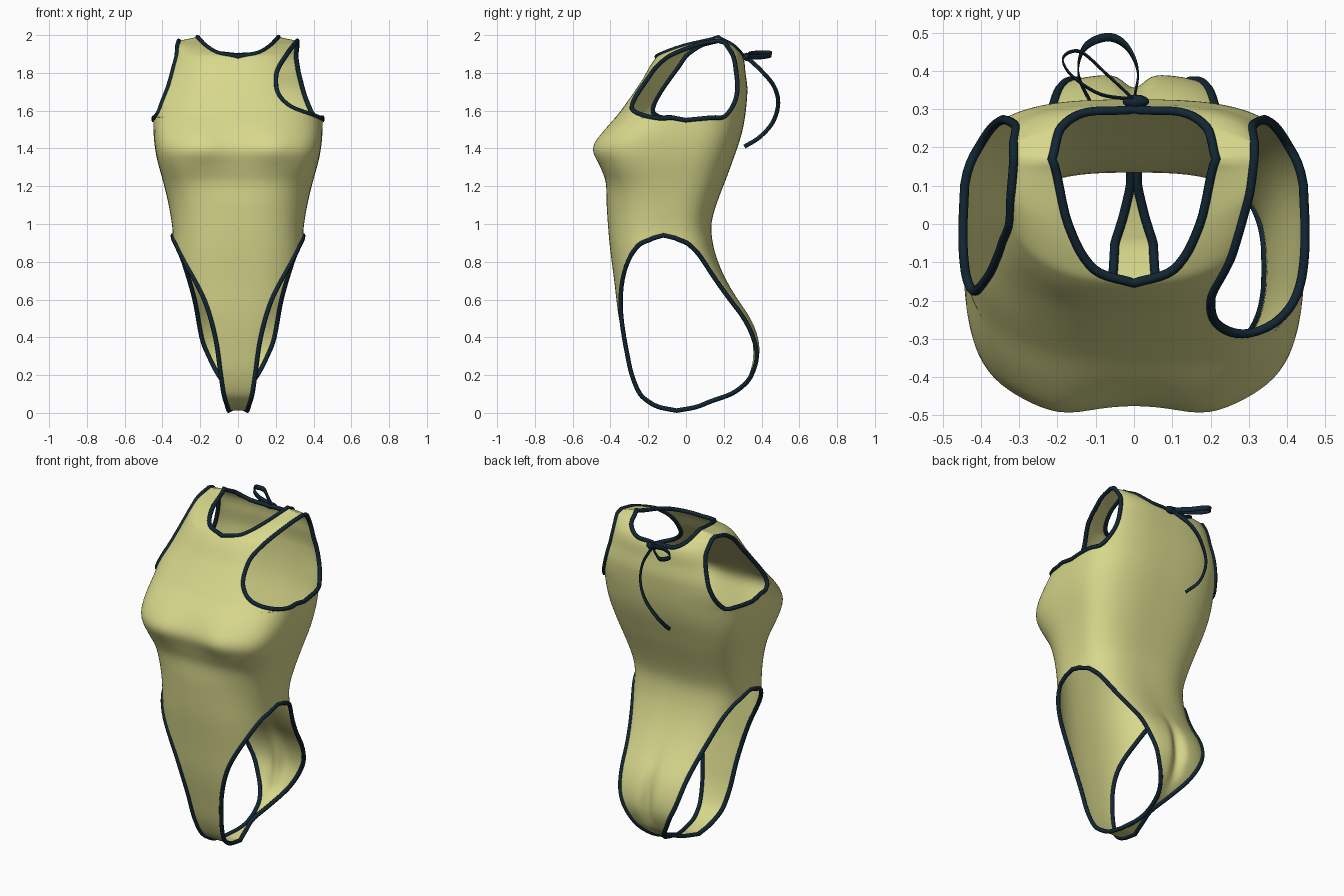
import bpy, bmesh, math
from mathutils import Vector

if "Cube" in bpy.data.objects:
    bpy.data.objects.remove(bpy.data.objects["Cube"])


def material(name, rgb):
    m = bpy.data.materials.new(name)
    m.diffuse_color = (*rgb, 1)
    m.use_nodes = True
    m.node_tree.nodes["Principled BSDF"].inputs["Base Color"].default_value = m.diffuse_color
    return m


YELLOW = material("pale yellow fabric", (0.69, 0.69, 0.265))
NAVY = material("dark navy trim", (0.006, 0.02, 0.034))


def curve(table, x):
    """Smooth interpolation through (x, value) pairs."""
    n = len(table)
    x = min(max(x, table[0][0]), table[-1][0])
    i = 0
    while i < n - 2 and x > table[i + 1][0]:
        i += 1

    def slope(k):
        a, b = table[max(k - 1, 0)], table[min(k + 1, n - 1)]
        return (b[1] - a[1]) / (b[0] - a[0])
    (x0, v0), (x1, v1) = table[i], table[i + 1]
    h = x1 - x0
    t = (x - x0) / h
    return (v0 * (1 + 2 * t) * (1 - t) ** 2 + h * slope(i) * t * (1 - t) ** 2
            + v1 * t * t * (3 - 2 * t) + h * slope(i + 1) * t * t * (t - 1))


# Body profiles by height: front line, back line, side seam, half width
FRONT = [(.012, -.05), (.03, -.14), (.06, -.2), (.1, -.245), (.2, -.29), (.3, -.315), (.5, -.355),
         (.7, -.38), (.9, -.405), (1.1, -.42), (1.22, -.425), (1.3, -.45), (1.4, -.475), (1.5, -.425),
         (1.6, -.345), (1.75, -.24), (1.885, -.155), (1.92, -.09), (1.95, 0), (2, .17)]
BACK = [(.012, -.05), (.03, .05), (.06, .13), (.1, .24), (.15, .31), (.2, .35), (.3, .388), (.4, .382),
        (.5, .342), (.6, .275), (.7, .215), (.8, .17), (.9, .142), (1, .135), (1.1, .16), (1.3, .235),
        (1.5, .3), (1.7, .325), (1.8, .315), (1.89, .3), (1.95, .25), (2, .18)]
SIDE = [(.012, -.05), (.3, -.03), (.6, -.1), (.93, -.12), (1.2, -.06), (1.55, 0), (1.75, .1), (2, .17)]
WIDTH = [(.012, .345), (.93, .345), (1, .35), (1.1, .367), (1.2, .39), (1.35, .43), (1.45, .445),
         (1.55, .447), (1.65, .447), (1.75, .41), (1.82, .377), (1.9, .347), (2, .34)]


def body_point(frac, z, front, sign):
    """Point on the body; frac is the position between centre and side."""
    w, side = curve(WIDTH, z), curve(SIDE, z)
    x = frac * w
    if front:
        n = 2.5 + 1.3 * math.exp(-((z - 1.38) / .17) ** 2)
        mid = curve(FRONT, z)
    else:
        n, mid = 3.0, curve(BACK, z)
    y = side + (mid - side) * max(0, 1 - frac ** n) ** (1 / n)
    if front:   # bust
        y -= .022 * math.exp(-((x - .19) / .1) ** 2 - ((z - 1.41) / .1) ** 2)
    else:       # seat cleft
        y -= .035 * math.exp(-(x / .035) ** 2 - ((z - .35) / .17) ** 2)
    return Vector((sign * x, y, z))


# Stations: inner fraction, inner z, outer fraction, outer z
def level(pairs):
    return [(0, z, f, z) for f, z in pairs]


TORSO = level([(1, .94), (1, 1.1), (1, 1.25), (1, 1.4)])
FRONT_LOW = level([(.145, .012), (.17, .04), (.22, .1), (.265, .2), (.35, .4), (.52, .6),
                   (.82, .8), (.945, .89)]) + TORSO
BACK_LOW = level([(.145, .012), (.06, .03), (.025, .06), (.09, .1), (.3, .2), (.45, .3), (.56, .4),
                  (.67, .6), (.84, .8), (.95, .89)]) + TORSO
INNER = [(0, 1.53), (0, 1.6), (0, 1.65), (0, 1.72), (0, 1.79), (0, 1.85), (0, 1.885),
         (.3, 1.905), (.5, 1.945), (.63, 1.99)]
ARM_RIGHT = [(1, 1.55), (.98, 1.56), (.9, 1.575), (.63, 1.62), (.5, 1.68), (.49, 1.75), (.56, 1.82),
             (.75, 1.9), (.87, 1.95), (.92, 1.97)]
ARM_LEFT = [(1, 1.55), (.98, 1.565), (.93, 1.6), (.895, 1.65), (.88, 1.71), (.89, 1.77), (.915, 1.83),
            (.93, 1.89), (.94, 1.94), (.92, 1.97)]
BACK_TOP = [(0, 1.53, 1, 1.55), (0, 1.65, .9, 1.57), (0, 1.74, .81, 1.66), (0, 1.82, .82, 1.77),
            (0, 1.89, .87, 1.87), (.35, 1.9, .91, 1.93), (.55, 1.94, .92, 1.955), (.63, 1.99, .92, 1.97)]
SUB, COLS = 6, 24

bm = bmesh.new()


def panel(stations, front, sign):
    """Half of the front or back; returns its leg, arm and neck edges."""
    tracks = [[(i, s[k]) for i, s in enumerate(stations)] for k in range(4)]
    last = len(stations) - 1
    rows = []
    for r in range(last * SUB + 1):
        t = r / SUB
        fi, zi, fo, zo = (curve(tr, t) for tr in tracks)
        fi, fo = max(fi, 0), min(fo, 1)
        meet = max(0, t - last + 1) ** 2
        row = []
        for c in range(COLS + 1):
            s = math.sin(c / COLS * math.pi / 2)
            p = body_point(fi + (fo - fi) * s, zi + (zo - zi) * s, front, sign)
            p.y += (.17 - p.y) * meet
            row.append(p)
        rows.append(row)
    verts = [[bm.verts.new(p) for p in row] for row in rows]
    for a, b in zip(verts, verts[1:]):
        for c in range(COLS):
            quad = [a[c], a[c + 1], b[c + 1], b[c]]
            bm.faces.new(quad if front == (sign > 0) else quad[::-1])
    full = [i for i, s in enumerate(stations) if s[2] == 1]
    neck = max(i for i, s in enumerate(stations) if s[0] == 0)
    outer = [row[-1] for row in rows]
    return (outer[:full[0] * SUB + 1], outer[full[-1] * SUB:], [row[0] for row in rows][neck * SUB:])


def tube(name, pts, radius=.012):
    """Closed round binding along an edge."""
    clean = [pts[0]]
    for p in pts[1:]:
        if (p - clean[-1]).length > .006:
            clean.append(p)
    if (clean[0] - clean[-1]).length < .006:
        clean.pop()
    cu = bpy.data.curves.new(name, 'CURVE')
    cu.dimensions = '3D'
    cu.bevel_depth, cu.bevel_resolution = radius, 2
    sp = cu.splines.new('POLY')
    sp.points.add(len(clean) - 1)
    for q, p in zip(sp.points, clean):
        q.co = (*p, 1)
    sp.use_cyclic_u = True
    cu.materials.append(NAVY)
    ob = bpy.data.objects.new(name, cu)
    bpy.context.collection.objects.link(ob)
    bpy.ops.object.select_all(action='DESELECT')
    ob.select_set(True)
    bpy.context.view_layer.objects.active = ob
    bpy.ops.object.convert(target='MESH')


def add_mesh(name, b, mat):
    me = bpy.data.meshes.new(name)
    b.to_mesh(me)
    b.free()
    me.materials.append(mat)
    for f in me.polygons:
        f.use_smooth = True
    ob = bpy.data.objects.new(name, me)
    bpy.context.collection.objects.link(ob)
    return ob


# Fabric panels and edge bindings
necks = {}
for side, sign, arm in (("right", 1, ARM_RIGHT), ("left", -1, ARM_LEFT)):
    top = [i + o for i, o in zip(INNER, arm)]
    f_leg, f_arm, f_neck = panel(FRONT_LOW + top, True, sign)
    b_leg, b_arm, b_neck = panel(BACK_LOW + BACK_TOP, False, sign)
    tube(side + "_leg_trim", f_leg + b_leg[::-1])
    tube(side + "_arm_trim", f_arm + b_arm[::-1])
    necks[side] = f_neck + b_neck[::-1]
tube("neck_trim", necks["right"] + necks["left"][::-1])
bmesh.ops.remove_doubles(bm, verts=bm.verts, dist=.0008)
add_mesh("swimsuit_body", bm, YELLOW)


# Bow at the back of the neck
def ribbon(name, pts, flat_dir, half=.014):
    tracks = [[(i, p[k]) for i, p in enumerate(pts)] for k in range(3)]
    n = (len(pts) - 1) * 8
    path = [Vector([curve(tr, i / 8) for tr in tracks]) for i in range(n + 1)]
    b = bmesh.new()
    prev = None
    for i, p in enumerate(path):
        tan = path[min(i + 1, n)] - path[max(i - 1, 0)]
        d = (flat_dir or tan.cross(Vector((1, 0, 0)))).normalized() * half
        pair = (b.verts.new(p - d), b.verts.new(p + d))
        if prev:
            b.faces.new((prev[0], pair[0], pair[1], prev[1]))
        prev = pair
    ob = add_mesh(name, b, NAVY)
    mod = ob.modifiers.new("thickness", 'SOLIDIFY')
    mod.thickness, mod.offset = .004, 0


ribbon("bow_loop", [(0, .325, 1.89), (-.09, .34, 1.9), (-.165, .39, 1.905), (-.185, .435, 1.905),
                    (-.14, .45, 1.895), (-.07, .39, 1.885), (0, .325, 1.885)], Vector((0, .2, 1)))
ribbon("bow_tail", [(0, .325, 1.88), (.01, .4, 1.81), (-.02, .465, 1.73), (-.07, .488, 1.64),
                    (-.13, .46, 1.54), (-.145, .39, 1.46), (-.11, .31, 1.41)], None, .011)
kb = bmesh.new()
bmesh.ops.create_uvsphere(kb, u_segments=16, v_segments=8, radius=1)
for v in kb.verts:
    v.co = Vector((v.co.x * .035 + .005, v.co.y * .018 + .32, v.co.z * .022 + 1.885))
add_mesh("bow_knot", kb, NAVY)
